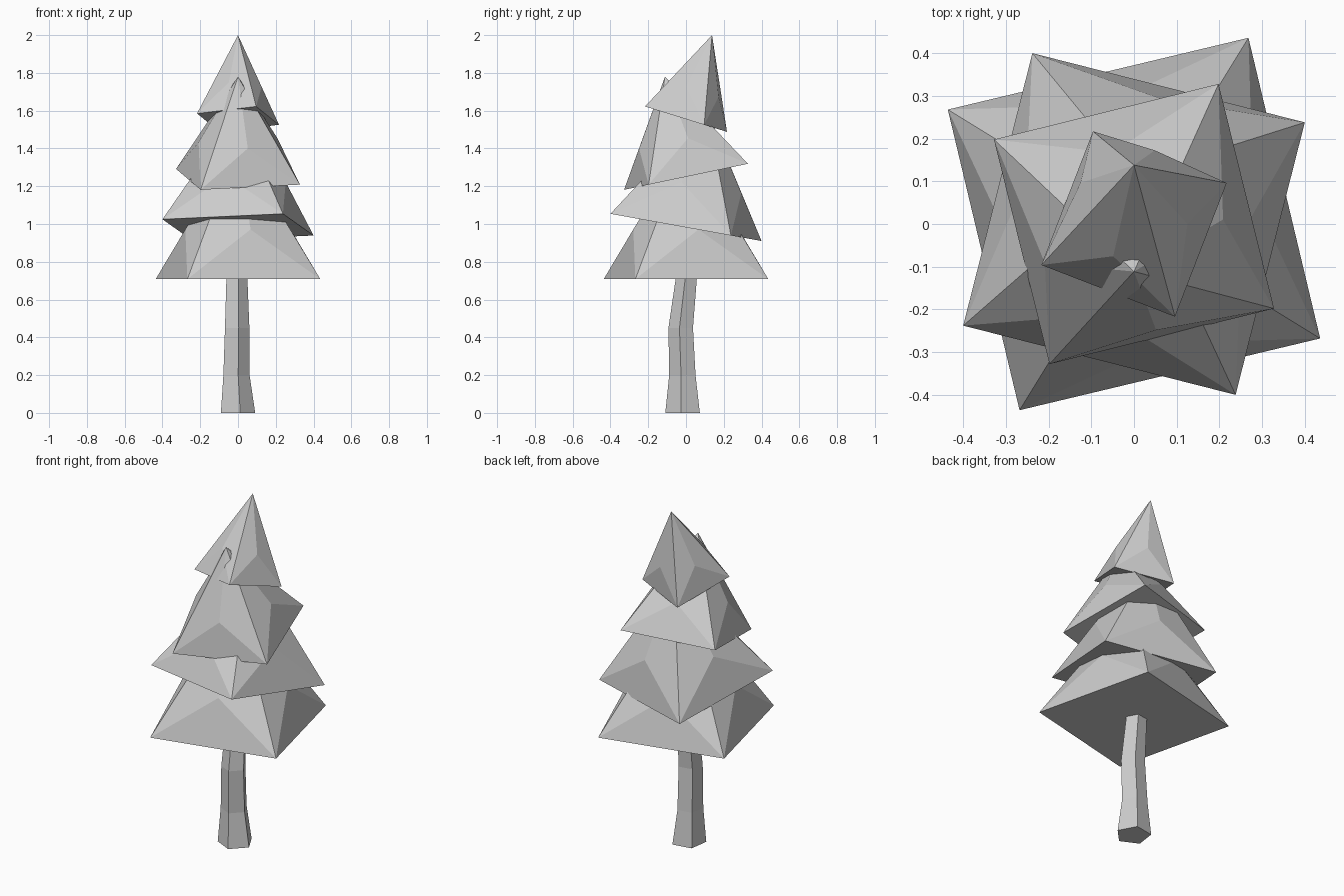
import bpy, bmesh
from math import cos, sin, radians
from mathutils import Vector

if "Cube" in bpy.data.objects:
    bpy.data.objects.remove(bpy.data.objects["Cube"])


def finish(name, bm):
    bmesh.ops.recalc_face_normals(bm, faces=bm.faces)
    mesh = bpy.data.meshes.new(name)
    bm.to_mesh(mesh)
    bm.free()
    obj = bpy.data.objects.new(name, mesh)
    bpy.context.collection.objects.link(obj)
    return obj


def foliage_tier(name, corner, z, height, tilt):
    """Square pyramid with a low bulge in each side; tilt leans the tip along y."""
    bm = bmesh.new()
    x, y = corner
    base = []
    for _ in range(4):
        base.append(bm.verts.new((x, y, z - tilt * y)))
        x, y = -y, x
    tip = bm.verts.new((0, tilt * height, z + height))
    bm.faces.new(base[::-1])
    radius = Vector(corner).length
    for i in range(4):
        a, b = base[i], base[(i + 1) % 4]
        normal = (b.co - a.co).cross(tip.co - a.co).normalized()
        mid = bm.verts.new((a.co + b.co + tip.co) / 3 + normal * radius * 0.1)
        for p, q in ((a, b), (b, tip), (tip, a)):
            bm.faces.new((p, q, mid))
    return finish(name, bm)


# Trunk: bent five-sided post, rings of (centre x, centre y, z, radius)
rings = [(-0.005, -0.014, 0, 0.097), (-0.012, -0.016, 0.2, 0.074),
         (-0.008, -0.025, 0.45, 0.069), (-0.009, 0.005, 0.72, 0.059)]
bm = bmesh.new()
loops = []
for cx, cy, z, r in rings:
    loops.append([bm.verts.new((cx + r * cos(radians(-80 + 72 * i)),
                                cy + r * sin(radians(-80 + 72 * i)), z))
                  for i in range(5)])
for lo, hi in zip(loops, loops[1:]):
    for i in range(5):
        j = (i + 1) % 5
        bm.faces.new((lo[i], lo[j], hi[j], hi[i]))
bm.faces.new(loops[0][::-1])
bm.faces.new(loops[-1])
finish("trunk", bm)

# Foliage: four stacked tiers leaning alternately back and forward
foliage_tier("foliage_bottom", (0.436, -0.268), 0.708, 0.72, 0.0)
foliage_tier("foliage_lower", (0.40, 0.238), 0.982, 0.62, 0.18)
foliage_tier("foliage_upper", (0.328, -0.198), 1.25, 0.53, -0.21)
foliage_tier("foliage_top", (0.217, 0.096), 1.555, 0.445, 0.31)
